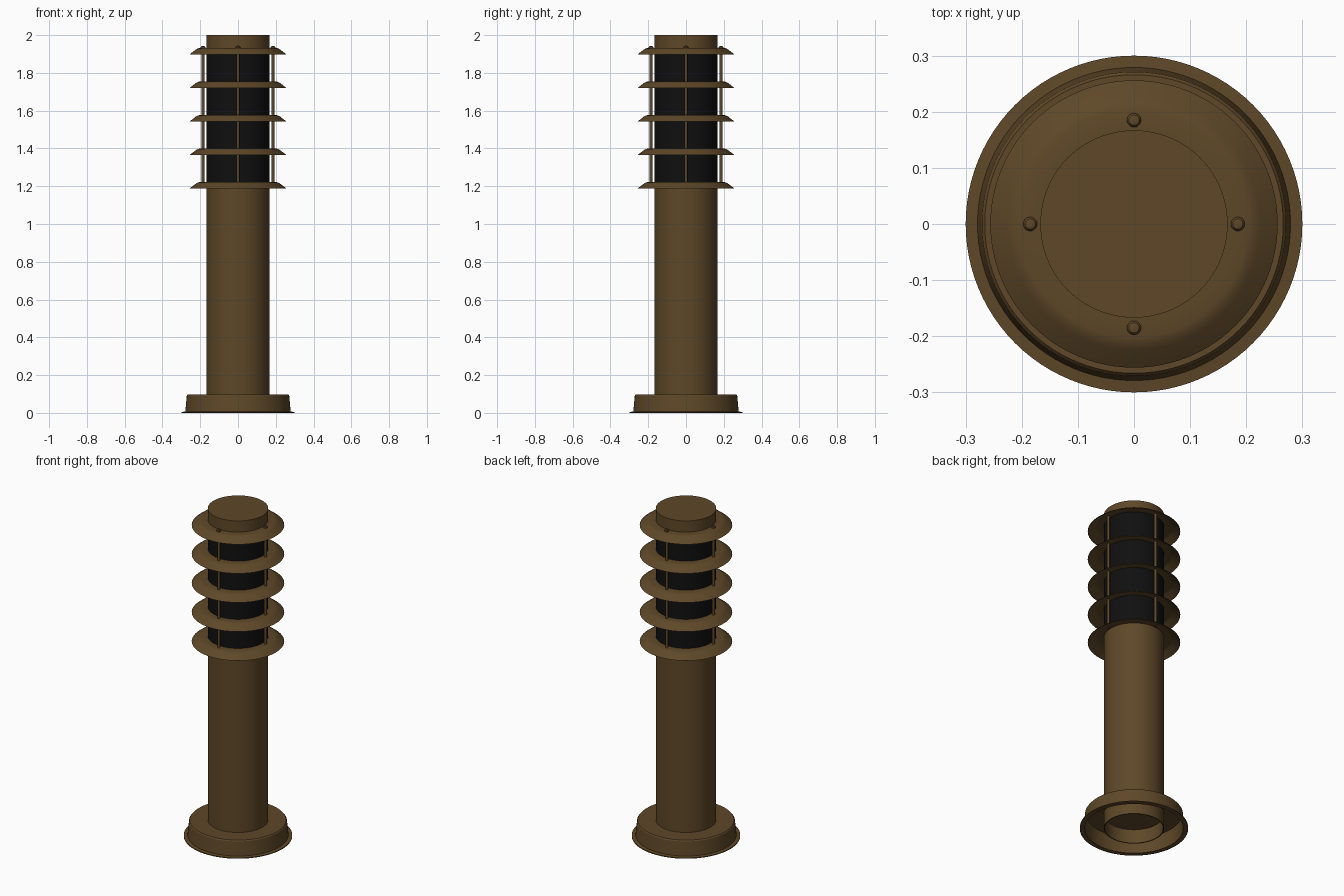
import bpy, bmesh, math
from mathutils import Matrix, Vector

cube = bpy.data.objects.get("Cube")
if cube:
    bpy.data.objects.remove(cube, do_unlink=True)


def material(name, color):
    m = bpy.data.materials.new(name)
    m.use_nodes = True
    m.diffuse_color = color
    m.node_tree.nodes["Principled BSDF"].inputs["Base Color"].default_value = color
    return m


bronze = material("bronze brown", (0.112, 0.064, 0.021, 1))
black = material("lamp black", (0.005, 0.005, 0.005, 1))


def lathe(name, profile, mat, center=(0, 0, 0), steps=96, closed=False):
    """Revolve a (radius, height) profile around a vertical axis."""
    bm = bmesh.new()
    verts = [bm.verts.new((r, 0, z)) for r, z in profile]
    edges = [bm.edges.new(pair) for pair in zip(verts, verts[1:])]
    if closed:
        edges.append(bm.edges.new((verts[-1], verts[0])))
    bmesh.ops.spin(bm, geom=verts + edges, cent=(0, 0, 0), axis=(0, 0, 1),
                   angle=math.tau, steps=steps)
    bmesh.ops.remove_doubles(bm, verts=bm.verts, dist=0.0001)
    bmesh.ops.recalc_face_normals(bm, faces=bm.faces)
    bmesh.ops.transform(bm, matrix=Matrix.Translation(Vector(center)), verts=bm.verts)
    mesh = bpy.data.meshes.new(name)
    bm.to_mesh(mesh)
    bm.free()
    mesh.materials.append(mat)
    ob = bpy.data.objects.new(name, mesh)
    bpy.context.collection.objects.link(ob)
    bpy.ops.object.select_all(action='DESELECT')
    ob.select_set(True)
    bpy.context.view_layer.objects.active = ob
    bpy.ops.object.shade_smooth_by_angle(angle=math.radians(30))
    return ob


POST_R = 0.167
LOW, SPACING, COUNT = 1.187, 0.1775, 5
TOP = LOW + SPACING * (COUNT - 1) + 0.035

# Hollow base cover with a thin flange
lathe("base_cover", [(0.3, 0), (0.3, 0.005), (0.279, 0.007), (0.271, 0.092),
                     (0.266, 0.098), (POST_R - 0.003, 0.098), (POST_R - 0.003, 0.092),
                     (0.264, 0.092), (0.272, 0)], bronze, closed=True)

# Post, open at the foot with a recessed plate inside
lathe("post", [(0, 0.085), (POST_R - 0.006, 0.085), (POST_R - 0.006, 0), (POST_R, 0),
               (POST_R, LOW + 0.03), (0, LOW + 0.03)], bronze)

# Dark lamp cylinder and the cap above it
lathe("lamp_cylinder", [(0, LOW + 0.03), (POST_R, LOW + 0.03),
                        (POST_R, TOP - 0.005), (0, TOP - 0.005)], black)
lathe("top_cap", [(0, TOP - 0.005), (POST_R, TOP - 0.005), (POST_R, 2), (0, 2)], bronze)

# Louvre rings: thin shells, flat inside and sloping down at the rim
louvre = [(POST_R - 0.002, 0.035), (0.203, 0.035), (0.214, 0.032), (0.225, 0.025),
          (0.256, 0.001), (0.254, 0), (0.222, 0.021), (0.212, 0.027),
          (0.202, 0.03), (POST_R - 0.002, 0.03)]
for i in range(COUNT):
    lathe(f"louvre_{i + 1}", [(r, z + LOW + i * SPACING) for r, z in louvre],
          bronze, closed=True)

# Four tie rods with small round heads
for i, side in enumerate(("left", "back", "right", "front")):
    a = i * math.pi / 2
    spot = (0.185 * math.cos(a), 0.185 * math.sin(a), 0)
    lathe(f"rod_{side}", [(0, LOW + 0.025), (0.008, LOW + 0.025), (0.008, TOP), (0, TOP)],
          bronze, spot, 20)
    lathe(f"rod_head_{side}", [(0, TOP - 0.002), (0.0125, TOP - 0.002), (0.0125, TOP + 0.004),
                               (0.009, TOP + 0.009), (0, TOP + 0.011)], bronze, spot, 20)
